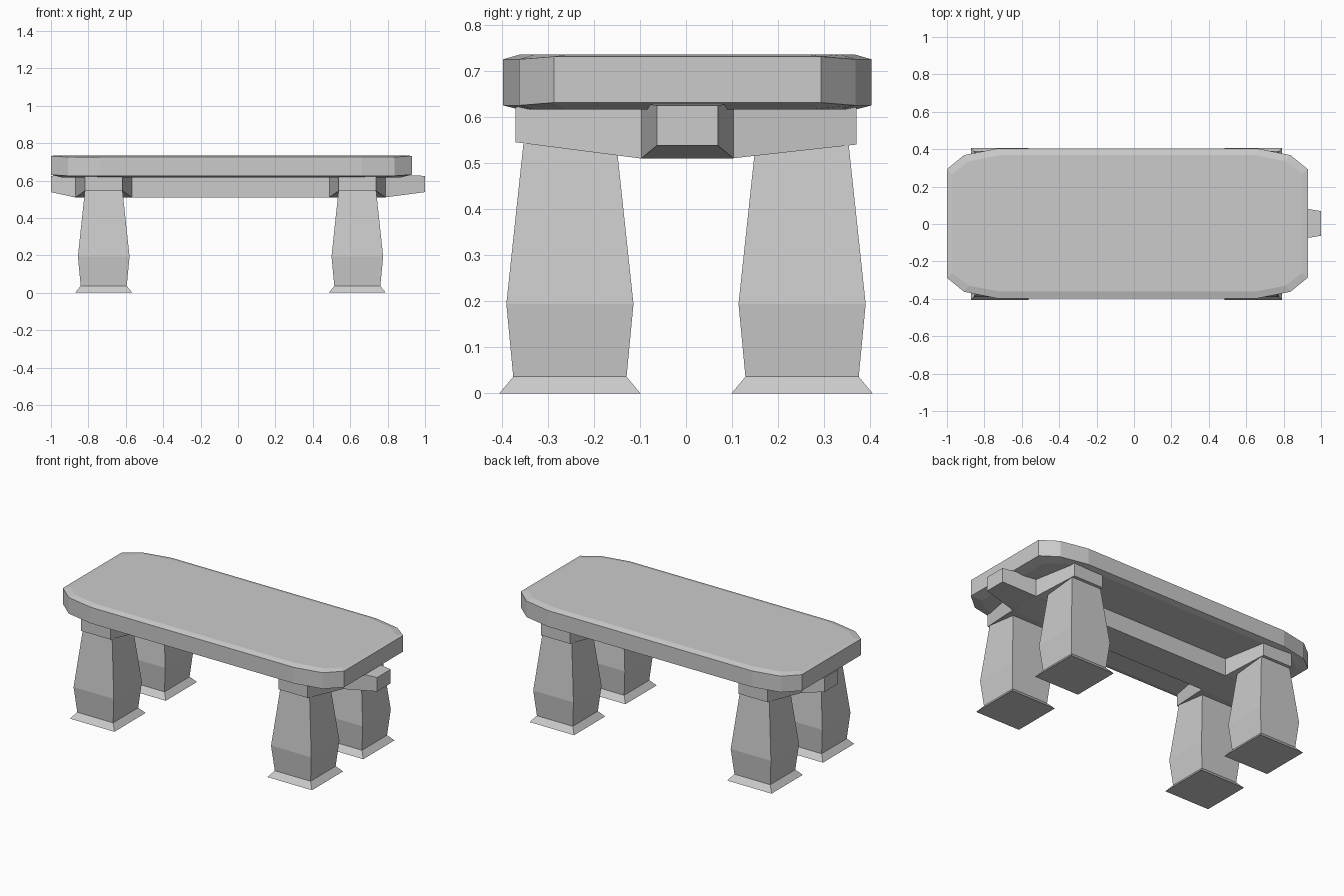
import bpy, bmesh

if "Cube" in bpy.data.objects:
    bpy.data.objects.remove(bpy.data.objects["Cube"])


def loft(name, rings):
    """Skin a stack of equal-length closed rings and cap both ends."""
    bm = bmesh.new()
    rows = [[bm.verts.new(p) for p in r] for r in rings]
    n = len(rows[0])
    for a, b in zip(rows, rows[1:]):
        for i in range(n):
            j = (i + 1) % n
            bm.faces.new((a[i], a[j], b[j], b[i]))
    bm.faces.new(rows[0][::-1])
    bm.faces.new(rows[-1])
    bmesh.ops.recalc_face_normals(bm, faces=bm.faces)
    mesh = bpy.data.meshes.new(name)
    bm.to_mesh(mesh)
    bm.free()
    ob = bpy.data.objects.new(name, mesh)
    bpy.context.collection.objects.link(ob)
    return ob


def x_ring(x, half, z0, z1, cy=0.003):
    return [(x, cy - half, z0), (x, cy + half, z0), (x, cy + half, z1), (x, cy - half, z1)]


def y_ring(y, cx, half, z0, z1):
    return [(cx - half, y, z0), (cx + half, y, z0), (cx + half, y, z1), (cx - half, y, z1)]


# Slab top: twelve-sided outline with softly chamfered rims
CX, CY = -0.036, 0.003
quarter = [(0.965, 0.29), (0.873, 0.365), (0.70, 0.40)]
outline = []
for sx, sy in ((1, 1), (-1, 1), (-1, -1), (1, -1)):
    pts = [(sx * x, sy * y) for x, y in quarter]
    outline += pts if sx * sy > 0 else pts[::-1]


def slab_ring(dx, dy, z, z_end):
    ring = []
    for x, y in outline:
        at_end = abs(x) > 0.9
        kx, ky = 1 - dx / 0.965, 1 - dy / 0.40
        ring.append((CX + x * kx, CY + y * ky, z_end if at_end else z))
    return ring


loft("slab_top", [slab_ring(0.06, 0.035, 0.616, 0.616),
                  slab_ring(0, 0, 0.625, 0.631),
                  slab_ring(0, 0, 0.725, 0.731),
                  slab_ring(0.03, 0.035, 0.735, 0.735)])

# Long beam below the slab with tapered ends
loft("long_beam", [x_ring(-1.0, 0.066, 0.538, 0.625),
                   x_ring(-0.872, 0.1, 0.51, 0.63),
                   x_ring(0.787, 0.1, 0.51, 0.63),
                   x_ring(1.0, 0.066, 0.538, 0.625)])

for end, cx in (("left", -0.718), ("right", 0.638)):
    # Cross beam tapering towards the long sides
    loft(end + "_cross_beam", [y_ring(-0.37, cx, 0.1, 0.545, 0.622),
                               y_ring(-0.1, cx, 0.15, 0.51, 0.622),
                               y_ring(0.1, cx, 0.15, 0.51, 0.622),
                               y_ring(0.37, cx, 0.1, 0.54, 0.622)])
    # Bulging square legs with flared feet
    for side, cy in (("front", -0.252), ("back", 0.252)):
        profile = [(0.153, 0), (0.123, 0.036), (0.138, 0.194), (0.099, 0.56)]
        loft(f"{end}_{side}_leg",
             [[(cx + a * r, cy + b * r, z) for a, b in ((-1, -1), (1, -1), (1, 1), (-1, 1))]
              for r, z in profile])
